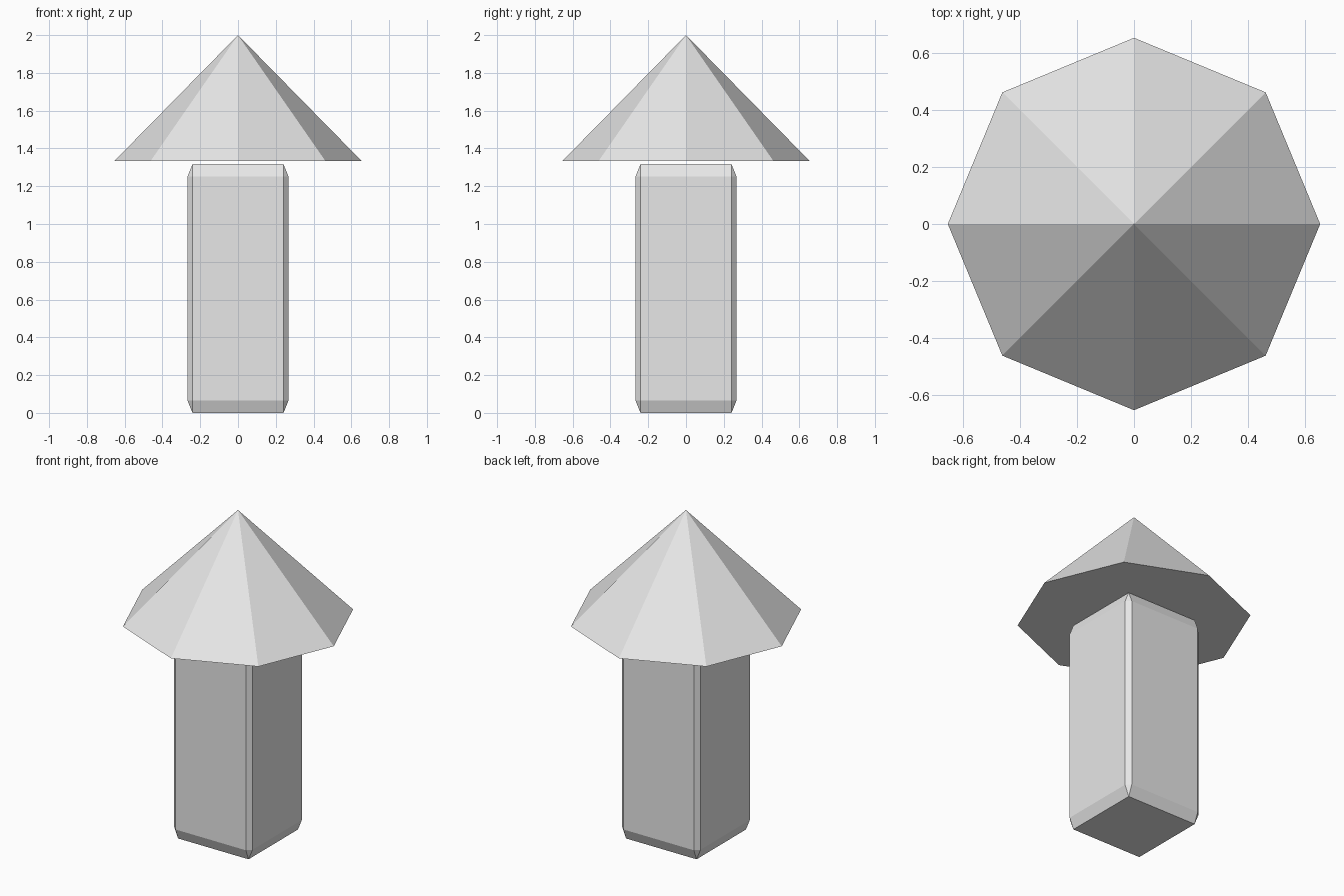
import bpy
import bmesh

if "Cube" in bpy.data.objects:
    bpy.data.objects.remove(bpy.data.objects["Cube"])

grey = bpy.data.materials.new("light grey")
grey.diffuse_color = (0.8, 0.8, 0.8, 1.0)
grey.use_nodes = True
grey.node_tree.nodes["Principled BSDF"].inputs["Base Color"].default_value = grey.diffuse_color


def add_part(name, bm):
    mesh = bpy.data.meshes.new(name)
    bm.to_mesh(mesh)
    bm.free()
    mesh.materials.append(grey)
    obj = bpy.data.objects.new(name, mesh)
    bpy.context.collection.objects.link(obj)
    return obj


# Square post: unit cube bevelled first, then stretched so the chamfers stretch too
bm = bmesh.new()
bmesh.ops.create_cube(bm, size=1.0)
bmesh.ops.bevel(bm, geom=bm.edges[:], offset=0.05, segments=1,
                profile=0.5, affect='EDGES')
bmesh.ops.scale(bm, vec=(0.535, 0.535, 1.317), verts=bm.verts)
bmesh.ops.translate(bm, vec=(0, 0, 1.317 / 2), verts=bm.verts)
add_part("post", bm)

# Eight-sided pointed cap, floating just above the post
bm = bmesh.new()
bmesh.ops.create_cone(bm, cap_ends=True, segments=8,
                      radius1=0.654, radius2=0.0, depth=0.666)
bmesh.ops.remove_doubles(bm, verts=bm.verts, dist=0.0001)
bmesh.ops.translate(bm, vec=(0, 0, 2.0 - 0.666 / 2), verts=bm.verts)
add_part("cap", bm)
